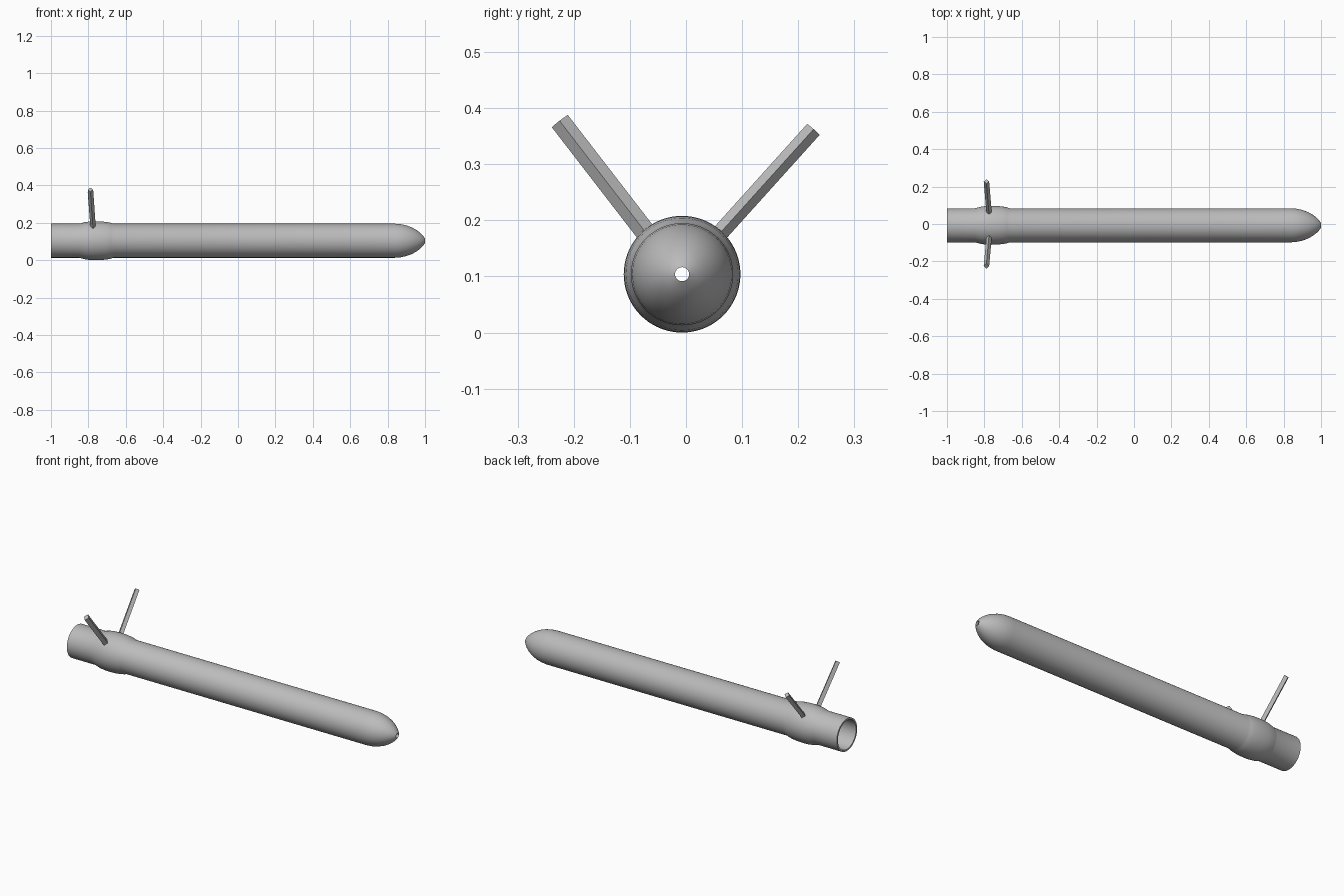
import bpy, bmesh, math
from mathutils import Vector, Matrix

if "Cube" in bpy.data.objects:
    bpy.data.objects.remove(bpy.data.objects["Cube"])

CY, CZ = -0.007, 0.104   # tube axis

grey = bpy.data.materials.new("light grey")
grey.diffuse_color = (0.5, 0.5, 0.5, 1)
grey.use_nodes = True
grey.node_tree.nodes["Principled BSDF"].inputs["Base Color"].default_value = grey.diffuse_color


def finish(name, bm):
    bmesh.ops.recalc_face_normals(bm, faces=bm.faces)
    mesh = bpy.data.meshes.new(name)
    bm.to_mesh(mesh)
    bm.free()
    mesh.materials.append(grey)
    ob = bpy.data.objects.new(name, mesh)
    bpy.context.collection.objects.link(ob)
    return ob


def lathe(name, profile, steps=72):
    """Spin a closed (x, radius) profile about the tube axis."""
    bm = bmesh.new()
    rings = []
    for x, r in profile:
        rings.append([bm.verts.new((x, CY + r * math.cos(2 * math.pi * i / steps),
                                    CZ + r * math.sin(2 * math.pi * i / steps)))
                      for i in range(steps)])
    for k, a in enumerate(rings):
        b = rings[(k + 1) % len(rings)]
        for i in range(steps):
            j = (i + 1) % steps
            bm.faces.new((a[i], a[j], b[j], b[i]))
    return finish(name, bm)


# hollow tube with swollen collar near the tail and an open rounded nose
outer = [(-1, 0.091), (-0.85, 0.091), (-0.835, 0.095), (-0.815, 0.1), (-0.79, 0.103),
         (-0.76, 0.104), (-0.73, 0.103), (-0.70, 0.1), (-0.68, 0.096), (-0.665, 0.091),
         (0.84, 0.091), (0.87, 0.0885), (0.90, 0.082), (0.93, 0.071), (0.955, 0.057),
         (0.975, 0.042), (0.99, 0.027), (1.0, 0.0125)]
inner = [(0.985, 0.0125), (0.965, 0.036), (0.94, 0.055), (0.90, 0.072), (0.84, 0.081), (-1, 0.081)]
body = lathe("tube_body", outer + inner)
bpy.context.view_layer.objects.active = body
body.select_set(True)
bpy.ops.object.shade_smooth_by_angle(angle=math.radians(35))


# two slanted square bars standing on the collar, edge facing forward
def bar(name, base, tip, half_x, half_side):
    base, tip = Vector(base), Vector(tip)
    axis = (tip - base).normalized()
    side = axis.cross(Vector((1, 0, 0))).normalized()
    front = side.cross(axis).normalized()
    bm = bmesh.new()
    bmesh.ops.create_cone(bm, cap_ends=True, segments=4, radius1=1, radius2=1,
                          depth=(tip - base).length)
    rot = Matrix((front * half_x, side * half_side, axis)).transposed().to_4x4()
    bm.transform(Matrix.Translation((base + tip) / 2) @ rot)
    return finish(name, bm)


bar("left_bar", (-0.775, -0.073, 0.18), (-0.789, -0.225, 0.377), 0.0145, 0.018)
bar("right_bar", (-0.775, 0.063, 0.18), (-0.789, 0.227, 0.362), 0.0145, 0.0148)
